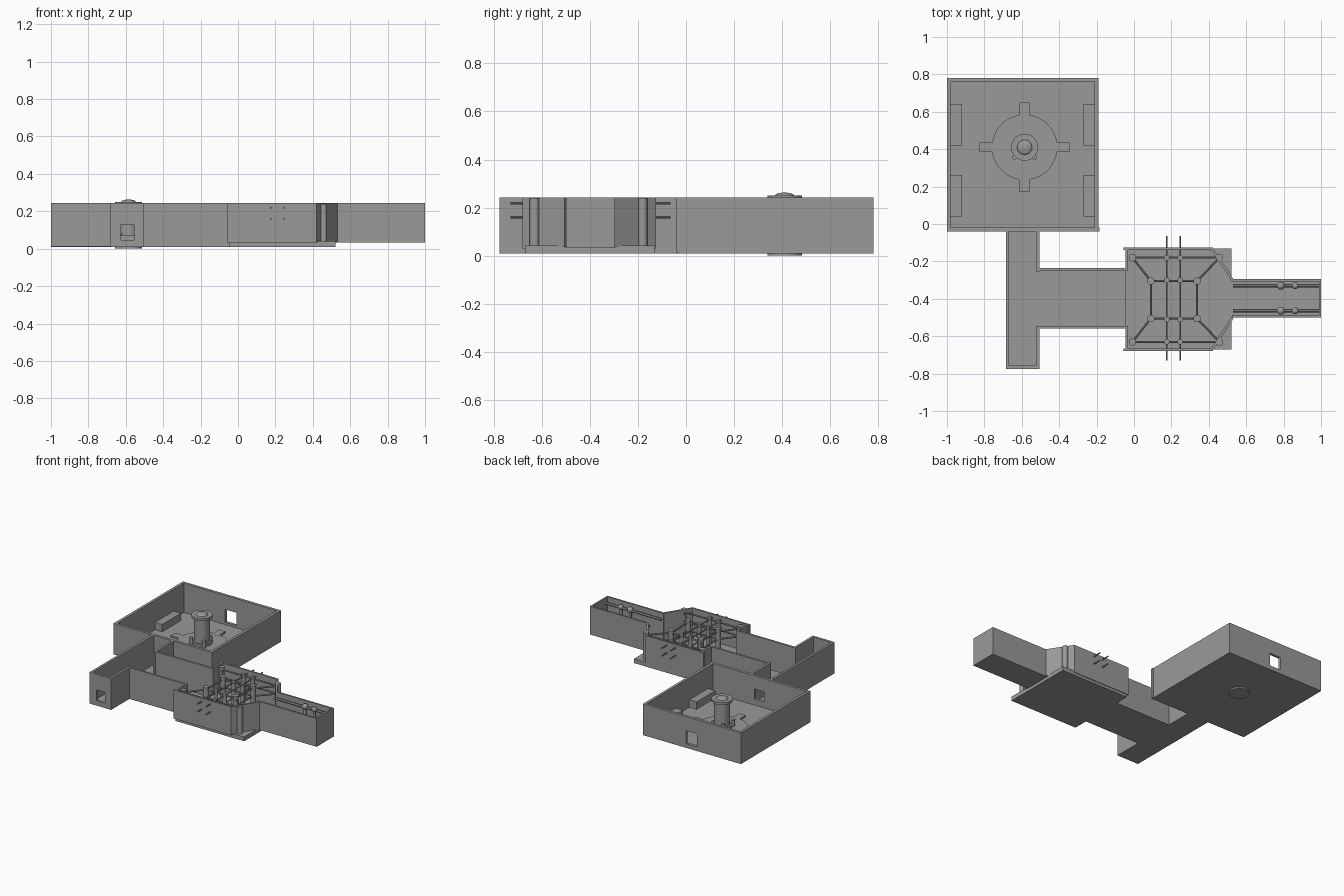
import bpy
from math import pi, cos, sin
from mathutils import Vector

if "Cube" in bpy.data.objects:
    bpy.data.objects.remove(bpy.data.objects["Cube"])

TOP = 0.243
GREY = bpy.data.materials.new("dark_grey")
GREY.diffuse_color = (0.32, 0.32, 0.32, 1)
GREY.use_nodes = True
GREY.node_tree.nodes["Principled BSDF"].inputs["Base Color"].default_value = GREY.diffuse_color


def mesh(name, verts, faces):
    m = bpy.data.meshes.new(name)
    m.from_pydata(verts, [], faces)
    o = bpy.data.objects.new(name, m)
    bpy.context.collection.objects.link(o)
    return o


def prism(name, outline, z0, z1):
    """Extrude a counter-clockwise outline from z0 to z1."""
    n = len(outline)
    v = [(x, y, z) for z in (z0, z1) for x, y in outline]
    f = [tuple(range(n))[::-1], tuple(range(n, 2 * n))]
    f += [(i, (i + 1) % n, (i + 1) % n + n, i + n) for i in range(n)]
    return mesh(name, v, f)


def box(name, x0, x1, y0, y1, z0, z1):
    return prism(name, [(x0, y0), (x1, y0), (x1, y1), (x0, y1)], z0, z1)


def wall(name, a, b, z0, t=0.018):
    """Thin wall whose outer face runs a to b, thickness to the left."""
    a, b = Vector(a), Vector(b)
    d = (b - a).normalized()
    n = Vector((-d.y, d.x)) * t
    return prism(name, [a, b, b + n, a + n], z0, TOP)


def window_wall(name, x0, x1, y0, y1, z0, opening):
    """Wall along x with a square opening (left, right, sill, head)."""
    l, r, s, h = opening
    box(name + "_left", x0, l, y0, y1, z0, TOP)
    box(name + "_right", r, x1, y0, y1, z0, TOP)
    box(name + "_sill", l, r, y0, y1, z0, s)
    box(name + "_lintel", l, r, y0, y1, h, TOP)


def smooth(o):
    bpy.ops.object.select_all(action='DESELECT')
    o.select_set(True)
    bpy.context.view_layer.objects.active = o
    bpy.ops.object.shade_smooth_by_angle()


def rod(name, a, b, r, n=20):
    a, b = Vector(a), Vector(b)
    bpy.ops.mesh.primitive_cylinder_add(vertices=n, radius=r, depth=(b - a).length, location=(a + b) / 2)
    o = bpy.context.object
    o.name = name
    o.rotation_euler = (b - a).to_track_quat('Z', 'Y').to_euler()
    smooth(o)
    return o


def ball(name, loc, r, sz=1):
    bpy.ops.mesh.primitive_uv_sphere_add(segments=24, ring_count=12, radius=r, location=loc)
    o = bpy.context.object
    o.name = name
    o.scale.z = sz
    smooth(o)


# Large square room
box("hall_floor", -1, -0.19, -0.03, 0.78, 0.01, 0.025)
box("hall_wall_left", -1, -0.98, -0.02, 0.78, 0.025, TOP)
box("hall_wall_right", -0.21, -0.19, -0.02, 0.78, 0.025, TOP)
window_wall("hall_back", -0.98, -0.21, 0.76, 0.78, 0.025, (-0.638, -0.546, 0.042, 0.138))
window_wall("hall_front", -1, -0.185, -0.04, -0.02, 0.012, (-0.63, -0.55, 0.07, 0.145))

# Wall consoles
for x0, x1 in ((-0.98, -0.92), (-0.27, -0.21)):
    for y0, y1 in ((0.04, 0.262), (0.42, 0.642)):
        box("console", x0, x1, y0, y1, 0.025, 0.08)

# Central column on a round dais with four steps
cx, cy = -0.585, 0.41
rod("column_footing", (cx, cy, 0), (cx, cy, 0.015), 0.072, 40)
rod("dais", (cx, cy, 0.015), (cx, cy, 0.037), 0.175, 56)
rod("column_base", (cx, cy, 0.03), (cx, cy, 0.055), 0.068, 40)
rod("column_shaft", (cx, cy, 0.03), (cx, cy, 0.235), 0.055, 40)
rod("column_flange", (cx, cy, 0.232), (cx, cy, 0.25), 0.072, 40)
ball("column_dome", (cx, cy, 0.25), 0.04, 0.32)
for i in range(4):
    a = i * pi / 2
    d, n = Vector((cos(a), sin(a))), Vector((-sin(a), cos(a)))
    c = Vector((cx, cy))
    prism("dais_step", [c + d * 0.15 - n * 0.026, c + d * 0.24 - n * 0.026,
                        c + d * 0.24 + n * 0.026, c + d * 0.15 + n * 0.026], 0.02, 0.0375)
    # feet spread further at the front of the column
    b, r = a + pi / 4, (0.058 if i < 2 else 0.074)
    p = (cx + r * cos(b), cy + r * sin(b))
    rod("column_foot", (*p, 0.03), (*p, 0.085), 0.014, 12)

# Long narrow corridor
box("corridor_floor", -0.685, -0.505, -0.775, -0.03, 0.01, 0.025)
box("corridor_wall_left", -0.685, -0.667, -0.757, -0.04, 0.025, TOP)
box("corridor_wall_right_front", -0.523, -0.505, -0.757, -0.545, 0.025, TOP)
box("corridor_wall_right_back", -0.523, -0.505, -0.255, -0.04, 0.025, TOP)
window_wall("corridor_end", -0.685, -0.505, -0.775, -0.757, 0.025, (-0.625, -0.557, 0.047, 0.128))

# Wide passage to the machine room
box("passage_floor", -0.505, -0.045, -0.56, -0.235, 0.01, 0.025)
box("passage_wall_front", -0.505, -0.04, -0.56, -0.545, 0.025, TOP)
box("passage_wall_back", -0.505, -0.04, -0.25, -0.235, 0.025, TOP)

# Machine room shell with cut corners
box("machine_floor", -0.045, 0.52, -0.67, -0.13, 0.01, 0.042)
wall("machine_wall_front", (-0.055, -0.68), (0.42, -0.68), 0.03, 0.014)
wall("machine_wall_corner_front", (0.42, -0.68), (0.532, -0.505), 0.036, 0.014)
wall("machine_wall_corner_back", (0.532, -0.295), (0.42, -0.125), 0.036, 0.014)
wall("machine_wall_back", (0.42, -0.125), (-0.055, -0.125), 0.03, 0.014)
box("machine_wall_left_front", -0.045, -0.032, -0.67, -0.545, 0.042, TOP)
box("machine_wall_left_back", -0.045, -0.032, -0.25, -0.135, 0.042, TOP)

# Frame of posts and beams, mirrored about the room's centre line
YC = -0.405
outer, inner = ((-0.008, 0.23), (0.457, 0.23)), ((0.09, 0.105), (0.337, 0.105))
for s in (-1, 1):
    for x, y in outer + inner:
        rod("post", (x, YC + s * (y - 0.005), 0.042), (x, YC + s * (y - 0.005), 0.24), 0.02)
    for z in (0.16, 0.218):
        for (xa, ya), (xb, yb) in ((outer[0], outer[1]), (inner[0], inner[1]),
                                   (outer[0], inner[0]), (outer[1], inner[1])):
            rod("cross_beam", (xa, YC + s * (ya - 0.005), z), (xb, YC + s * (yb - 0.005), z), 0.006, 10)
    for x in (0.175, 0.247):
        for y in (0.105, 0.225):
            rod("thin_post", (x, YC + s * y, 0.042), (x, YC + s * y, 0.235), 0.015, 16)
for z in (0.16, 0.218):
    for x in (0.175, 0.247):
        rod("through_rod", (x, -0.73, z), (x, -0.065, z), 0.005, 10)
    for x, _ in inner:
        rod("inner_beam", (x, -0.505, z), (x, -0.305, z), 0.006, 10)

# Side annex with rails and knobs
box("annex_floor", 0.5, 1, -0.5, -0.295, 0.032, 0.045)
box("annex_wall_front", 0.525, 1, -0.5, -0.487, 0.045, TOP)
box("annex_wall_back", 0.525, 1, -0.308, -0.295, 0.045, TOP)
box("annex_wall_end", 0.988, 1, -0.5, -0.295, 0.045, TOP)
for s in (-1, 1):
    y = -0.397 + s * 0.067
    rod("rail", (0.53, y, 0.205), (0.99, y, 0.205), 0.009, 12)
    for x, r in ((0.785, 0.021), (0.862, 0.018)):
        rod("rail_post", (x, y, 0.045), (x, y, 0.21), 0.01, 12)
        ball("rail_knob", (x, y, 0.21), r)

# One dark grey finish for everything
for o in bpy.data.objects:
    o.data.materials.append(GREY)
